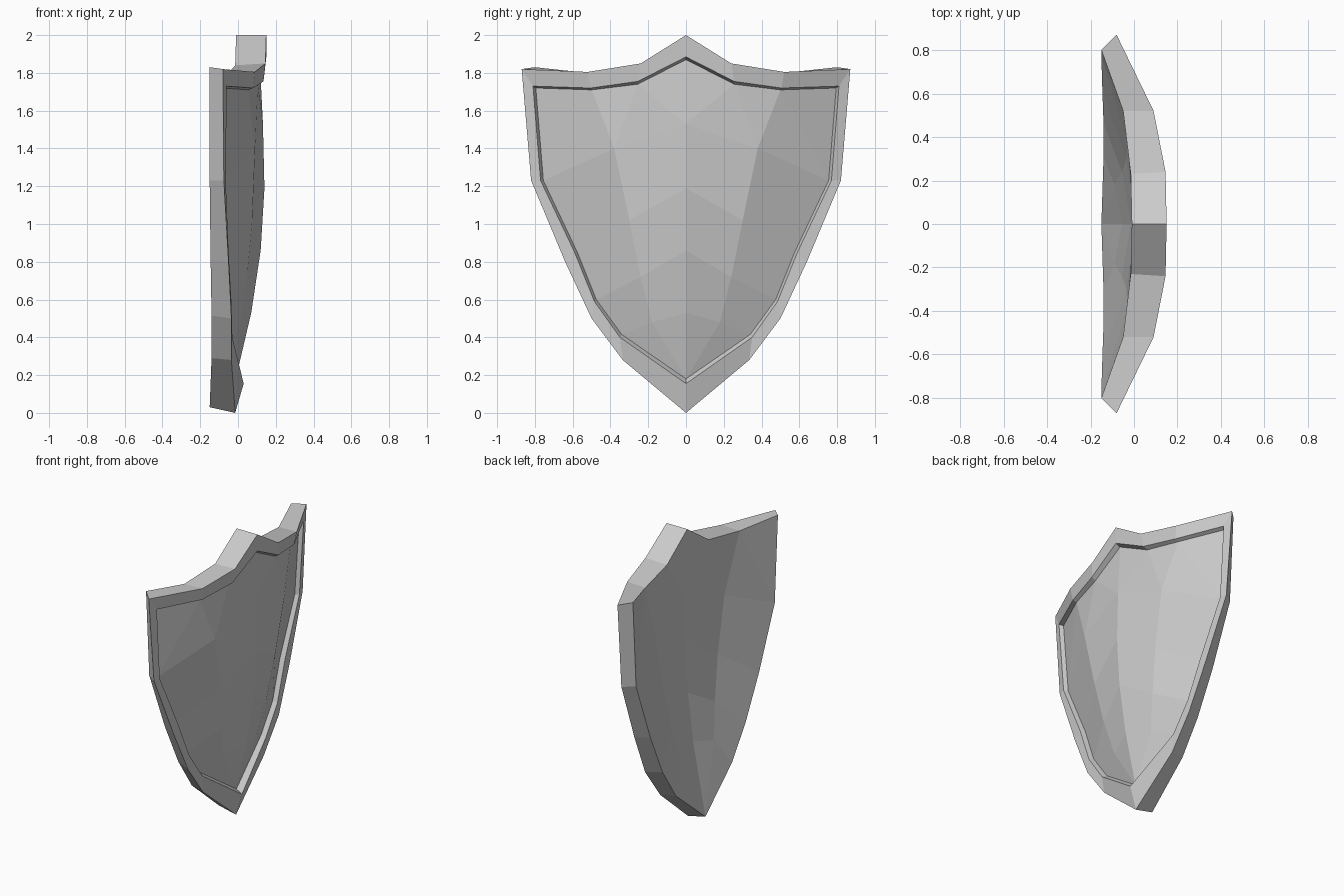
import bpy, bmesh

if "Cube" in bpy.data.objects:
    bpy.data.objects.remove(bpy.data.objects["Cube"])

# Half outlines (y >= 0) as (x, y, z), running from the top peak round to the bottom tip
outer_front = [(.15, 0, 2), (.145, .24, 1.85), (.09, .52, 1.805), (-.08, .87, 1.82),
               (-.075, .82, 1.23), (-.05, .64, .80), (-.035, .50, .50), (-.035, .335, .28), (-.015, 0, 0)]
outer_back = [(-.01, 0, 2), (-.015, .23, 1.84), (-.05, .52, 1.80), (-.15, .80, 1.83),
              (-.15, .765, 1.23), (-.145, .60, .81), (-.14, .46, .515), (-.14, .31, .29), (-.15, 0, .03)]
inner_rim = [(.15, 0, 1.885), (.135, .255, 1.755), (.08, .505, 1.72), (-.06, .81, 1.73),
             (-.065, .77, 1.23), (-.05, .59, .85), (-.035, .485, .59), (-.03, .35, .40), (.03, 0, .155)]
panel_edge = [(.115, 0, 1.87), (.105, .255, 1.74), (.055, .50, 1.71), (-.085, .795, 1.72),
              (-.09, .755, 1.23), (-.08, .575, .85), (-.065, .475, .60), (-.06, .34, .415), (-.012, 0, .18)]

# Centre ridge and middle column heights shared by the front and back surfaces
ridge_z = [1.53, 1.19, .86, .53]
mid_yz = [(.38, 1.40), (.30, 1.02), (.24, .72), (.18, .48)]
front_x = [.132, .14, .12, .07], [.09, .075, .048, .012]
back_x = [.0, .005, -.015, -.055], [-.03, -.035, -.055, -.09]


def add_surface(bm, edge, depths, flip):
    """Fill an outline with the faceted grid of ridge and middle points."""
    ridge = [bm.verts.new((x, 0, z)) for x, z in zip(depths[0], ridge_z)]
    mid = [bm.verts.new((x, y, z)) for x, (y, z) in zip(depths[1], mid_yz)]
    faces = [(edge[0], ridge[0], edge[1]), (edge[1], ridge[0], mid[0]),
             (edge[1], mid[0], edge[2]), (edge[2], mid[0], edge[4]), (edge[2], edge[4], edge[3])]
    for i in range(3):
        faces.append((ridge[i], ridge[i + 1], mid[i + 1], mid[i]))
        faces.append((mid[i], mid[i + 1], edge[i + 5], edge[i + 4]))
    faces.append((ridge[3], edge[8], mid[3]))
    faces.append((mid[3], edge[8], edge[7]))
    for f in faces:
        bm.faces.new(f[::-1] if flip else f)


bm = bmesh.new()
loops = [[bm.verts.new(p) for p in loop]
         for loop in (outer_back, outer_front, inner_rim, panel_edge)]

# Side wall, rim face and inner step
for a, b in zip(loops, loops[1:]):
    for i in range(8):
        bm.faces.new((a[i], b[i], b[i + 1], a[i + 1]))

# Recessed front panel and hollow back
add_surface(bm, loops[3], front_x, False)
add_surface(bm, loops[0], back_x, True)

# Mirror the half across the centre plane
half = bm.verts[:] + bm.edges[:] + bm.faces[:]
bmesh.ops.mirror(bm, geom=half, axis='Y', merge_dist=0.0005)
bmesh.ops.remove_doubles(bm, verts=bm.verts[:], dist=0.0005)
bmesh.ops.recalc_face_normals(bm, faces=bm.faces[:])

mesh = bpy.data.meshes.new("shield_body")
bm.to_mesh(mesh)
bm.free()
bpy.context.collection.objects.link(bpy.data.objects.new("shield_body", mesh))
